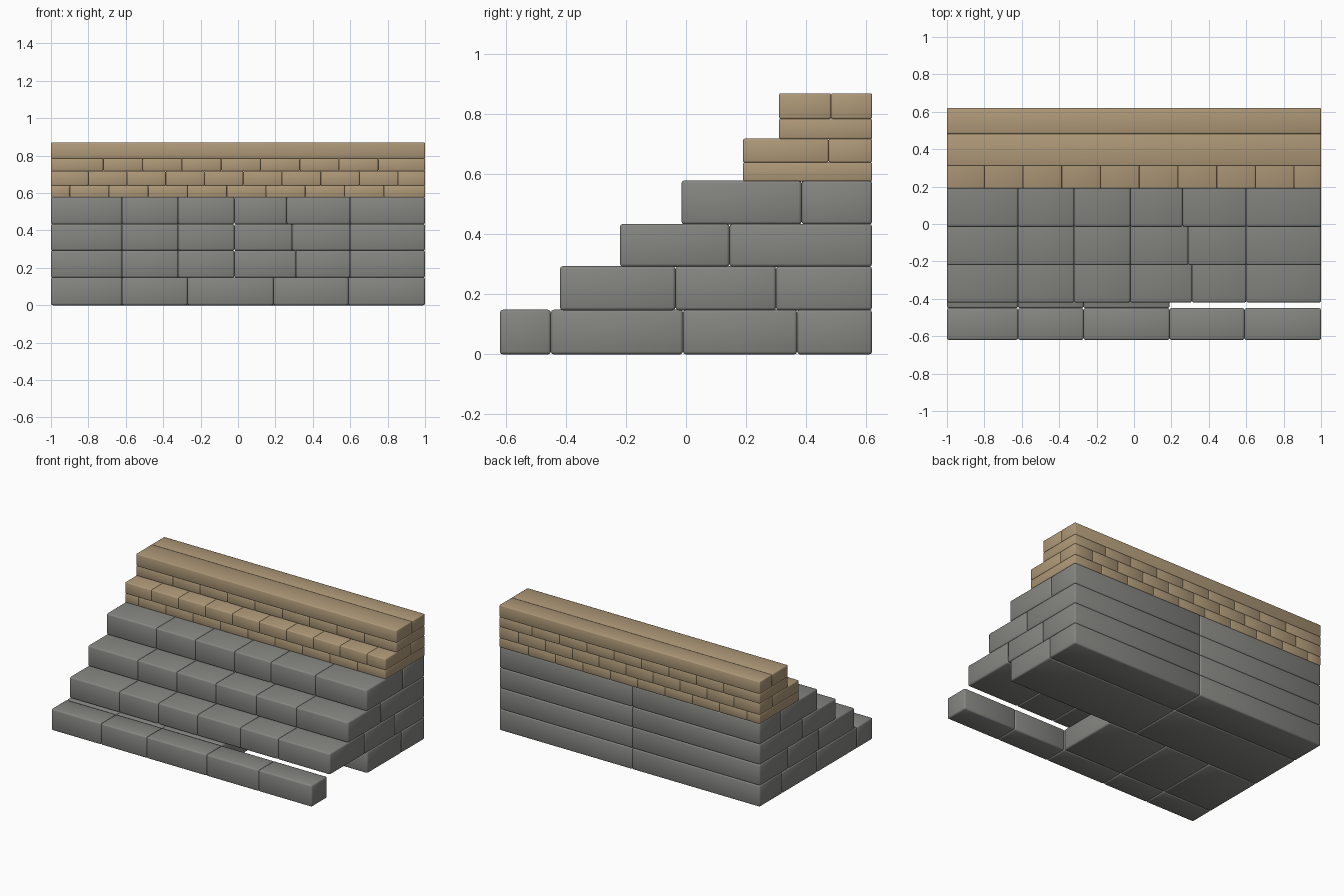
import bpy, bmesh, math
from mathutils import Matrix

if "Cube" in bpy.data.objects:
    bpy.data.objects.remove(bpy.data.objects["Cube"])


def material(name, rgb):
    m = bpy.data.materials.new(name)
    m.diffuse_color = (*rgb, 1)
    m.use_nodes = True
    m.node_tree.nodes["Principled BSDF"].inputs["Base Color"].default_value = m.diffuse_color
    return m


STONE = material("grey stone", (0.235, 0.235, 0.22))
SAND = material("sand brick", (0.43, 0.32, 0.19))


def add_brick(bm, x, y, z, bevel):
    """One box with rounded edges, given (low, high) on each axis."""
    b = bmesh.new()
    size = [r[1] - r[0] for r in (x, y, z)]
    mid = [(r[0] + r[1]) / 2 for r in (x, y, z)]
    bmesh.ops.create_cube(b, size=1, matrix=Matrix.Translation(mid) @ Matrix.Diagonal((*size, 1)))
    bmesh.ops.bevel(b, geom=b.edges[:], offset=bevel, segments=2, profile=0.5, affect='EDGES')
    tmp = bpy.data.meshes.new("tmp")
    b.to_mesh(tmp)
    b.free()
    bm.from_mesh(tmp)
    bpy.data.meshes.remove(tmp)


def course(name, z, rows, mat, bevel):
    """A layer of bricks; each row is (y low, y high, x positions of the joints)."""
    bm = bmesh.new()
    for y0, y1, xs in rows:
        for x0, x1 in zip(xs, xs[1:]):
            add_brick(bm, (x0, x1), (y0, y1), z, bevel)
    me = bpy.data.meshes.new(name)
    bm.to_mesh(me)
    bm.free()
    me.materials.append(mat)
    ob = bpy.data.objects.new(name, me)
    bpy.context.collection.objects.link(ob)
    bpy.ops.object.select_all(action='DESELECT')
    ob.select_set(True)
    bpy.context.view_layer.objects.active = ob
    bpy.ops.object.shade_smooth_by_angle(angle=math.radians(50))


def bond(start, step):
    """Joint positions of a running brick row across the full width."""
    xs = [-1]
    x = start
    while x < 0.95:
        xs.append(x)
        x += step
    return xs + [1]


HALF = [-1, -0.02, 1]
BACK = 0.62

# bottom stone step, with the open slot at its right behind the front stones
course("bottom_step", (0, 0.149), [
    (-0.62, -0.45, [-1, -0.62, -0.27, 0.19, 0.59, 1]),
    (-0.45, -0.01, [-1, -0.62, -0.27, 0.19]),
    (-0.01, 0.37, HALF),
    (0.37, BACK, HALF)], STONE, 0.01)

# upper stone steps
course("second_step", (0.147, 0.294), [
    (-0.42, -0.035, [-1, -0.62, -0.32, -0.02, 0.31, 0.6, 1]),
    (-0.035, 0.30, HALF),
    (0.30, BACK, HALF)], STONE, 0.01)
course("third_step", (0.292, 0.435), [
    (-0.22, 0.145, [-1, -0.62, -0.32, -0.02, 0.29, 0.6, 1]),
    (0.145, BACK, HALF)], STONE, 0.01)
course("fourth_step", (0.433, 0.58), [
    (-0.015, 0.385, [-1, -0.62, -0.32, -0.02, 0.26, 0.6, 1]),
    (0.385, BACK, HALF)], STONE, 0.01)

# sand brick steps, two courses each
course("lower_brick_course", (0.576, 0.641), [(0.19, BACK, bond(-0.9, 0.21))], SAND, 0.006)
course("lower_brick_tread", (0.639, 0.719), [
    (0.19, 0.475, bond(-0.8, 0.207)),
    (0.475, BACK, bond(-0.8, 0.207))], SAND, 0.006)
course("upper_brick_course", (0.717, 0.786), [(0.31, BACK, bond(-0.72, 0.21))], SAND, 0.006)
course("upper_brick_tread", (0.784, 0.87), [
    (0.31, 0.483, [-1, 1]),
    (0.483, BACK, [-1, 1])], SAND, 0.006)
